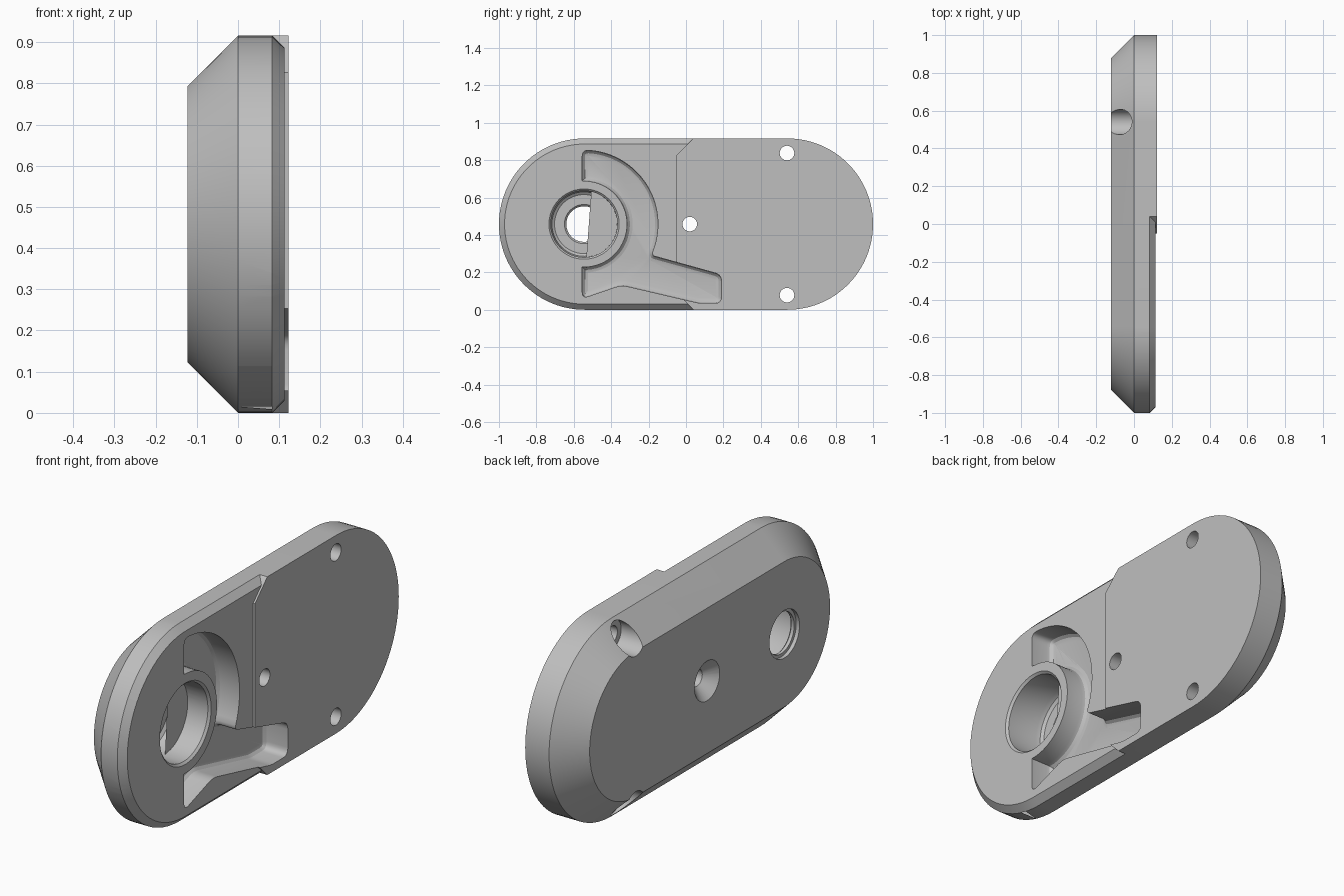
import bpy, bmesh
from math import sin, cos, pi, radians
from mathutils import Vector

if "Cube" in bpy.data.objects:
    bpy.data.objects.remove(bpy.data.objects["Cube"])

R, CY, CZ, X = 0.458, 0.542, 0.458, 0.122   # end radius, end centre, mid height, half thickness
BORE = (-0.545, CZ)


def arc(c, r, a0, a1, n):
    steps = [radians(a0 + (a1 - a0) * i / n) for i in range(n + 1)]
    return [(c[0] + r * cos(a), c[1] + r * sin(a)) for a in steps]


def stadium(r):
    return arc((CY, CZ), r, -90, 90, 48) + arc((-CY, CZ), r, 90, 270, 48)


def corner(p, c, q, t=0.035, n=5):
    """Rounded corner at c between neighbours p and q."""
    p, c, q = Vector(p), Vector(c), Vector(q)
    a, b = c + (p - c).normalized() * t, c + (q - c).normalized() * t
    return [tuple(a * (1 - s) ** 2 + c * 2 * s * (1 - s) + b * s * s)
            for s in (i / n for i in range(n + 1))]


def loft(name, sections, floor_bevel=0):
    """Solid through matching (x, yz outline) sections, first section is the floor."""
    bm = bmesh.new()
    rings = [[bm.verts.new((x, y, z)) for y, z in pts] for x, pts in sections]
    for a, b in zip(rings, rings[1:]):
        for i in range(len(a)):
            j = (i + 1) % len(a)
            bm.faces.new((a[i], a[j], b[j], b[i]))
    floor = bm.faces.new(rings[0])
    bm.faces.new(rings[-1])
    bmesh.ops.recalc_face_normals(bm, faces=bm.faces)
    if floor_bevel:
        bmesh.ops.bevel(bm, geom=list(floor.edges), offset=floor_bevel, segments=3,
                        profile=0.5, affect='EDGES', clamp_overlap=False)
    me = bpy.data.meshes.new(name)
    bm.to_mesh(me)
    bm.free()
    ob = bpy.data.objects.new(name, me)
    bpy.context.collection.objects.link(ob)
    return ob


def lathe(name, centre, profile, n=48):
    return loft(name, [(x, arc(centre, r, 0, 360 - 360 / n, n - 1)) for x, r in profile])


def cut(target, cutters):
    """Subtract each cutter, then bake the result and drop the cutters."""
    for c in cutters:
        c.hide_render = True
        m = target.modifiers.new(c.name, 'BOOLEAN')
        m.operation, m.solver, m.object = 'DIFFERENCE', 'EXACT', c
    dg = bpy.context.evaluated_depsgraph_get()
    mesh = bpy.data.meshes.new_from_object(target.evaluated_get(dg))
    target.modifiers.clear()
    target.data = mesh
    for c in cutters:
        bpy.data.objects.remove(c)


# Plate with a wide chamfer on the outer side
plate = loft("side_plate", [(-X, stadium(R - X)), (0, stadium(R)), (X, stadium(R))])

# Shallow front recess with chamfered rim, bounded by a notched step line
step = [(-1.5, -0.26), (0.3, -0.26), (-0.05, 0.09), (-0.05, 0.826), (0.3, 1.176), (-1.5, 1.176)]
recess = loft("recess_cutter", [(0, step), (0.3, step)])
rim = loft("rim_cutter", [(-0.1, stadium(R + 0.183)), (0.113, stadium(R - 0.03))])
cut(recess, [rim])

# Curved channel around the bore, running into a tapered leg
outer = arc(BORE, 0.395, 82, -22, 32)
inner = arc(BORE, 0.23, -85, 85, 32)
top_end, low_end = (-0.555, 0.69), (-0.555, 0.228)
knee, leg_top, leg_low = (-0.178, 0.289), (0.19, 0.187), (0.19, 0.035)
toe, bend, heel = (0.07, 0.035), (-0.345, 0.132), (-0.555, 0.06)
outline = (corner(top_end, (-0.555, 0.855), outer[0]) + outer
           + corner(outer[-1], knee, leg_top, 0.012)
           + corner(knee, leg_top, leg_low) + corner(leg_top, leg_low, toe)
           + corner(leg_low, toe, bend, 0.02) + corner(toe, bend, heel)
           + corner(bend, heel, low_end) + [low_end] + inner + [top_end])
channel = loft("channel_cutter", [(0.0, outline), (0.3, outline)], 0.03)

# Large bore with a floor fillet, and a stepped through hole
bore = lathe("bore_cutter", BORE, [(-0.08, 0.105), (-0.08, 0.158), (-0.07, 0.172),
                                   (-0.05, 0.178), (0.103, 0.178), (0.113, 0.188), (0.3, 0.188)])
through = lathe("through_cutter", BORE, [(-0.3, 0.11), (-0.105, 0.11), (-0.105, 0.095),
                                         (-0.09, 0.095), (-0.078, 0.107), (0.0, 0.107)])

# Screw holes: one countersunk in the middle, two counterbored at the rear
holes = [lathe("middle_screw_cutter", (0.02, CZ),
               [(-0.14, 0.095), (-X, 0.092), (-0.07, 0.039), (0.3, 0.039)], 32)]
for side in (-1, 1):
    holes.append(lathe("rear_screw_cutter", (0.54, CZ + side * 0.38),
                       [(-0.3, 0.067), (0, 0.067), (0, 0.039), (0.3, 0.039)], 32))

cut(plate, [recess, channel, bore, through] + holes)

# Plain grey finish
grey = bpy.data.materials.new("plain_grey")
grey.use_nodes = True
colour = (0.52, 0.52, 0.52, 1)
grey.diffuse_color = colour
grey.node_tree.nodes["Principled BSDF"].inputs["Base Color"].default_value = colour
plate.data.materials.clear()
plate.data.materials.append(grey)
for p in plate.data.polygons:
    p.material_index = 0

bpy.ops.object.select_all(action='DESELECT')
plate.select_set(True)
bpy.context.view_layer.objects.active = plate
bpy.ops.object.shade_smooth_by_angle(angle=radians(28))
